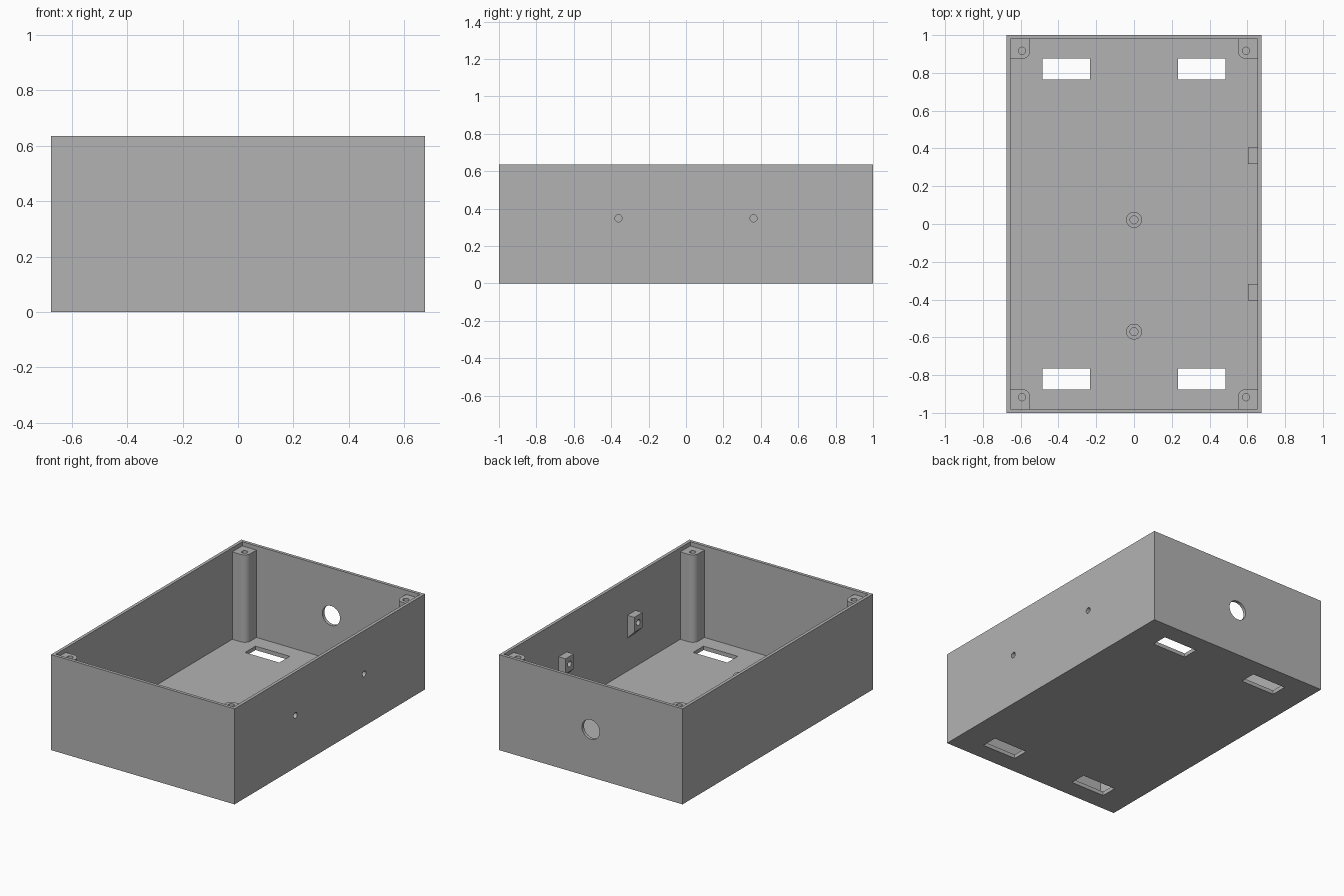
import bpy, bmesh, math

cube = bpy.data.objects.get("Cube")
if cube:
    bpy.data.objects.remove(cube, do_unlink=True)

# Overall sizes
HX, HY, H = 0.675, 1.0, 0.635
WALL, FLOOR = 0.021, 0.026
IX, IY = HX - WALL, HY - WALL
POST_TOP, SCREW_R = 0.607, 0.019
TAB_Y, TAB_Z = 0.361, 0.348

grey = bpy.data.materials.new("plain grey")
grey.use_nodes = True
GREY = (0.45, 0.45, 0.45, 1)
grey.diffuse_color = GREY
for node in grey.node_tree.nodes:
    if node.type == 'BSDF_PRINCIPLED':
        node.inputs["Base Color"].default_value = GREY


def prism(name, outline, lo, hi, axis="z"):
    """Extrude a 2D outline along an axis; outline runs (x,y), (y,z) or (z,x)."""
    place = {"z": lambda a, b, h: (a, b, h),
             "x": lambda a, b, h: (h, a, b),
             "y": lambda a, b, h: (b, h, a)}[axis]
    bm = bmesh.new()
    base = bm.faces.new([bm.verts.new(place(a, b, lo)) for a, b in outline])
    top = bmesh.ops.extrude_face_region(bm, geom=[base])["geom"]
    moved = [v for v in top if isinstance(v, bmesh.types.BMVert)]
    bmesh.ops.translate(bm, verts=moved, vec=place(0, 0, hi - lo))
    bmesh.ops.recalc_face_normals(bm, faces=bm.faces)
    mesh = bpy.data.meshes.new(name)
    bm.to_mesh(mesh)
    bm.free()
    mesh.materials.append(grey)
    obj = bpy.data.objects.new(name, mesh)
    bpy.context.collection.objects.link(obj)
    return obj


def rect(a0, a1, b0, b1):
    return [(a0, b0), (a1, b0), (a1, b1), (a0, b1)]


def arc(ca, cb, r, start=0, sweep=360, steps=32):
    count = steps if sweep == 360 else steps + 1
    angles = [math.radians(start + sweep * i / steps) for i in range(count)]
    return [(ca + r * math.cos(t), cb + r * math.sin(t)) for t in angles]


def activate(obj):
    bpy.ops.object.select_all(action='DESELECT')
    obj.select_set(True)
    bpy.context.view_layer.objects.active = obj


def cut(obj, *prism_args):
    """Subtract a prism from the object."""
    cutter = prism("cutter", *prism_args)
    cutter.hide_render = True
    mod = obj.modifiers.new("cut", 'BOOLEAN')
    mod.operation, mod.solver, mod.object = 'DIFFERENCE', 'EXACT', cutter
    activate(obj)
    bpy.ops.object.modifier_apply(modifier=mod.name)
    bpy.data.objects.remove(cutter, do_unlink=True)


def finish(obj):
    activate(obj)
    bpy.ops.object.shade_smooth_by_angle(angle=math.radians(30))


# Open box with floor slots, cable hole in the back, screw holes in one side
shell = prism("box_shell", rect(-HX, HX, -HY, HY), 0, H)
cut(shell, rect(-IX, IX, -IY, IY), FLOOR, H + 0.1)
for sx in (-1, 1):
    for sy in (-1, 1):
        x, y = sx * 0.358, sy * 0.82
        cut(shell, rect(x - 0.126, x + 0.126, y - 0.055, y + 0.055), -0.1, 0.1)
cut(shell, arc(H / 2, 0, 0.065), HY - 0.1, HY + 0.1, "y")
for sy in (-1, 1):
    cut(shell, arc(sy * TAB_Y, TAB_Z, SCREW_R), HX - 0.1, HX + 0.1, "x")
finish(shell)

# Corner screw posts, rounded on the inner corner and sunk below the rim
PX, PY, PR = 0.593, 0.917, 0.043
EMBED = 0.008
quarter = arc(PX, PY, PR, 180, 90, 10)
outline = quarter + [(IX + EMBED, PY - PR), (IX + EMBED, IY + EMBED), (PX - PR, IY + EMBED)]
for sx, side in ((-1, "right"), (1, "left")):
    for sy, end in ((-1, "front"), (1, "back")):
        post = prism(f"{end}_{side}_post", [(sx * a, sy * b) for a, b in outline],
                     FLOOR / 2, POST_TOP)
        cut(post, arc(sx * PX, sy * PY, SCREW_R), POST_TOP - 0.2, POST_TOP + 0.1)
        finish(post)

# Side tabs with a sloped underside
TAB_X = 0.603
DEPTH = IX + EMBED - TAB_X
profile = [(TAB_Z + 0.05, TAB_X), (TAB_Z + 0.05, TAB_X + DEPTH),
           (TAB_Z - 0.05 - DEPTH, TAB_X + DEPTH), (TAB_Z - 0.05, TAB_X)]
for sy, end in ((-1, "front"), (1, "back")):
    y = sy * TAB_Y
    tab = prism(f"{end}_side_tab", profile, y - 0.043, y + 0.043, "y")
    cut(tab, arc(y, TAB_Z, SCREW_R), TAB_X - 0.1, HX + 0.1, "x")
    finish(tab)

# Floor standoffs with blind holes
for y, label in ((0.022, "middle"), (-0.57, "front")):
    boss = prism(f"{label}_standoff", arc(0, y, 0.042), FLOOR / 2, 0.08)
    cut(boss, arc(0, y, 0.021), FLOOR, 0.2)
    finish(boss)
